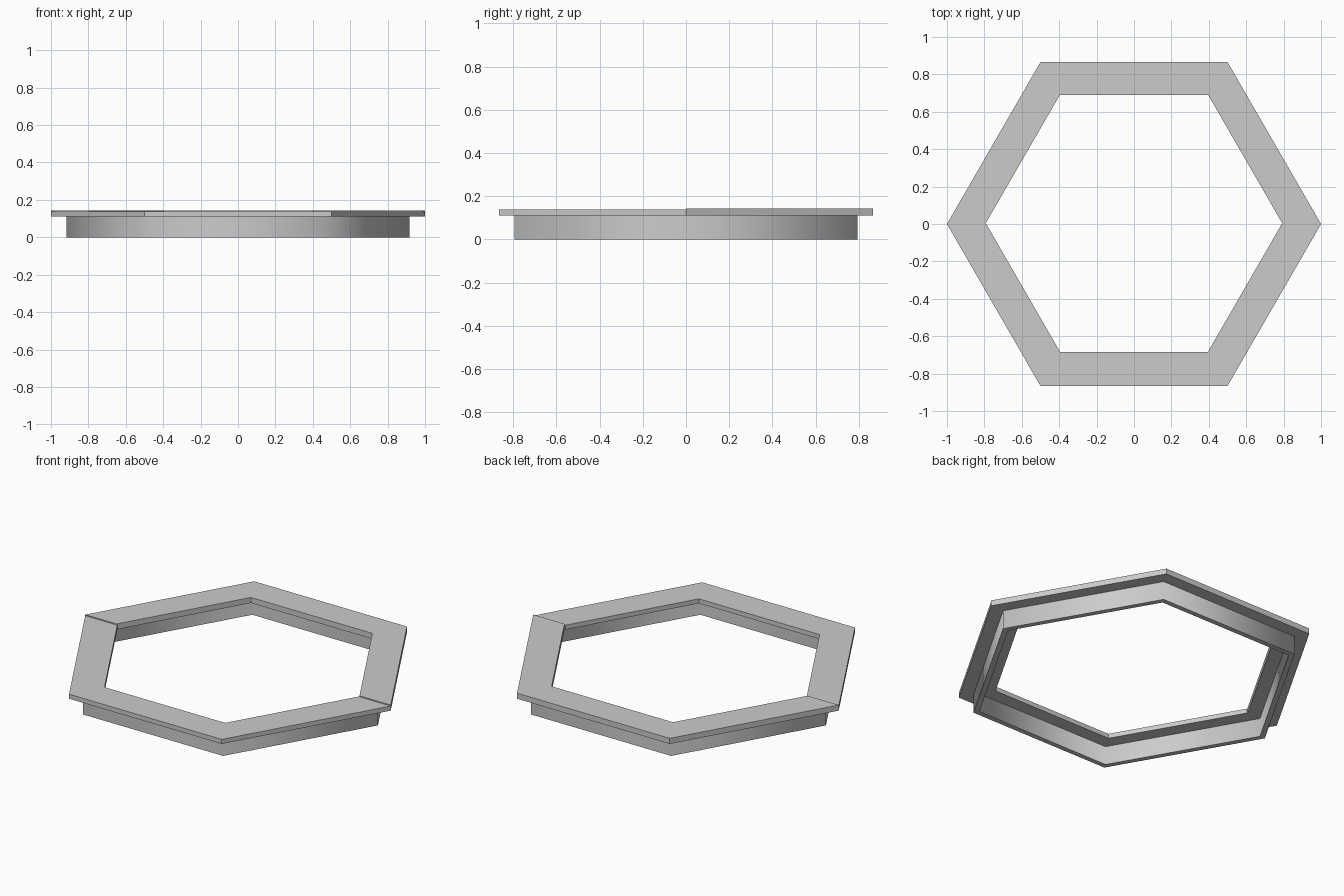
import bpy, bmesh
from math import cos, sin, radians

if "Cube" in bpy.data.objects:
    bpy.data.objects.remove(bpy.data.objects["Cube"])


def hex_band(name, r_in, r_out, z0, z1, start=0, sides=6, smooth=False):
    """Mitred rectangular section swept around some or all sides of a hexagon."""
    closed = sides == 6
    bm = bmesh.new()
    rings = []
    for i in range(sides if closed else sides + 1):
        a = radians(60 * (start + i))
        section = ((r_in, z0), (r_out, z0), (r_out, z1), (r_in, z1))
        rings.append([bm.verts.new((r * cos(a), r * sin(a), z)) for r, z in section])
    for i in range(sides):
        a, b = rings[i], rings[(i + 1) % len(rings)]
        for j in range(4):
            k = (j + 1) % 4
            bm.faces.new((a[j], b[j], b[k], a[k]))
    if not closed:
        bm.faces.new(rings[0])
        bm.faces.new(rings[-1][::-1])
    bmesh.ops.recalc_face_normals(bm, faces=bm.faces)
    mesh = bpy.data.meshes.new(name)
    bm.to_mesh(mesh)
    bm.free()
    obj = bpy.data.objects.new(name, mesh)
    bpy.context.collection.objects.link(obj)
    if smooth:
        bpy.ops.object.select_all(action='DESELECT')
        obj.select_set(True)
        bpy.context.view_layer.objects.active = obj
        bpy.ops.object.shade_smooth_by_angle(angle=radians(62))
    return obj


# Thin upright wall under the middle of the flange
hex_band("wall", 0.882, 0.916, 0.0, 0.112, smooth=True)

# Flat top flange: the back three boards sit slightly higher than the front three
hex_band("back_flange", 0.795, 1.0, 0.11, 0.143, start=0, sides=3)
hex_band("front_flange", 0.79, 1.0, 0.11, 0.137, start=3, sides=3)
